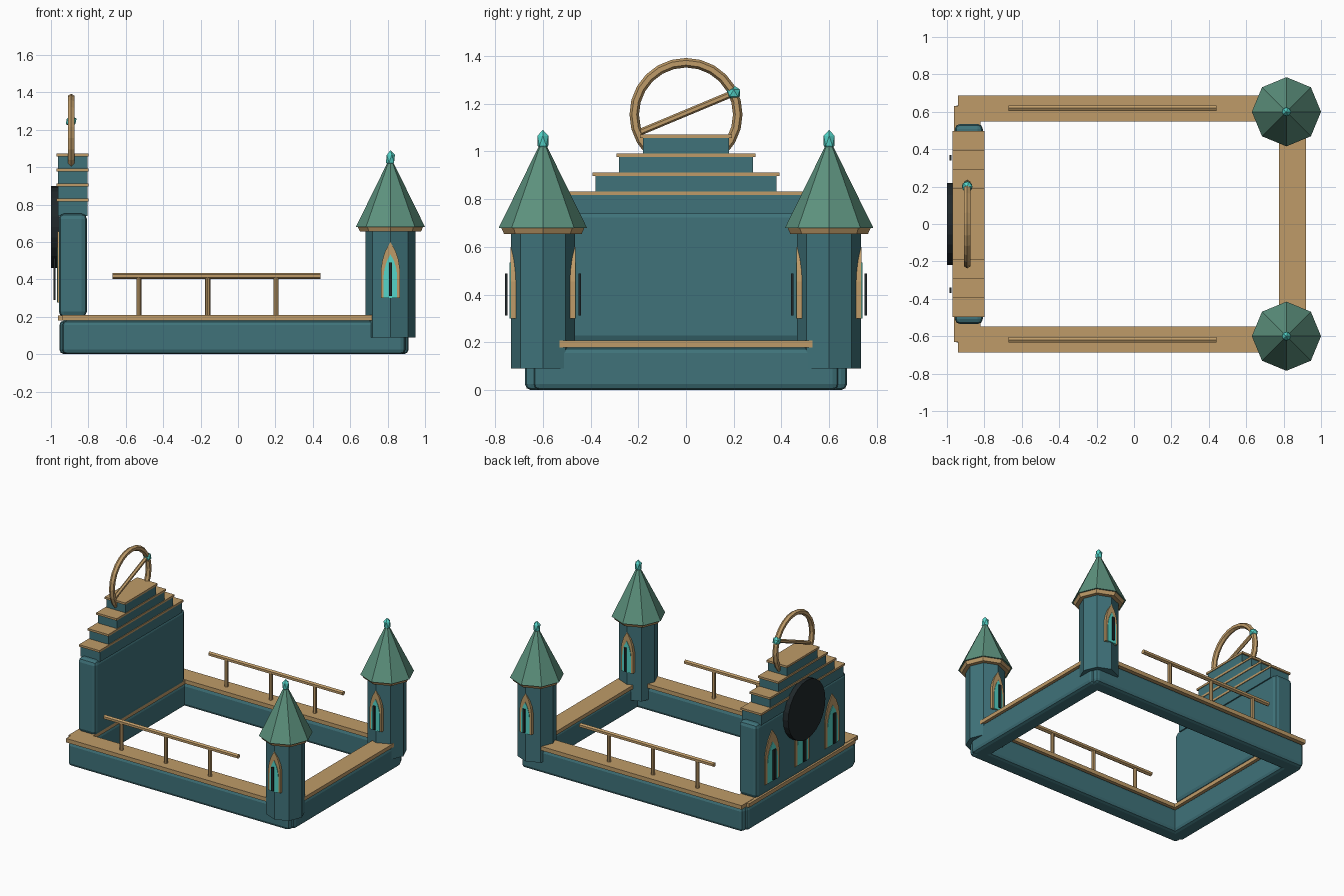
import bpy, bmesh, math
from mathutils import Vector, Matrix

if "Cube" in bpy.data.objects:
    bpy.data.objects.remove(bpy.data.objects["Cube"])


def mat(name, c):
    m = bpy.data.materials.new(name)
    m.diffuse_color = (*c, 1)
    m.use_nodes = True
    m.node_tree.nodes["Principled BSDF"].inputs["Base Color"].default_value = m.diffuse_color
    return m


STONE = mat("teal_stone", (0.05, 0.17, 0.195))
GOLD = mat("gold_trim", (0.52, 0.33, 0.14))
ROOF = mat("roof_green", (0.11, 0.29, 0.21))
GLOW = mat("glow_glass", (0.09, 0.66, 0.58))
DARK = mat("dark_metal", (0.014, 0.02, 0.023))


def finish(name, bm, m):
    bmesh.ops.recalc_face_normals(bm, faces=bm.faces)
    me = bpy.data.meshes.new(name)
    bm.to_mesh(me)
    bm.free()
    me.materials.append(m)
    ob = bpy.data.objects.new(name, me)
    bpy.context.collection.objects.link(ob)
    return ob


def box(name, x, y, z, m, bevel=0):
    """Box from (min, max) ranges, optionally bevelled."""
    bm = bmesh.new()
    size = [r[1] - r[0] for r in (x, y, z)]
    mid = [(r[1] + r[0]) / 2 for r in (x, y, z)]
    bmesh.ops.create_cube(bm, size=1, matrix=Matrix.Translation(mid) @ Matrix.Diagonal((*size, 1)))
    ob = finish(name, bm, m)
    if bevel:
        b = ob.modifiers.new("bevel", 'BEVEL')
        b.width, b.segments = bevel, 2
    return ob


def cone(name, p, q, r1, r2, n, m):
    """Cone or cylinder running from p to q."""
    p, q = Vector(p), Vector(q)
    d = q - p
    bm = bmesh.new()
    rot = d.to_track_quat('Z', 'Y').to_matrix().to_4x4() if d.x or d.y else Matrix()
    bmesh.ops.create_cone(bm, cap_ends=True, segments=n, radius1=r1, radius2=r2, depth=d.length,
                          matrix=Matrix.Translation((p + q) / 2) @ rot)
    return finish(name, bm, m)


def gem(name, c, r, h):
    bm = bmesh.new()
    bmesh.ops.create_icosphere(bm, subdivisions=1, radius=1,
                               matrix=Matrix.Translation(c) @ Matrix.Diagonal((r, r, h, 1)))
    return finish(name, bm, GLOW)


def arch(name, place, w, h, near, far, m):
    """Pointed arch slab; local x = width, z = up, y = outward."""
    half = [(1, 0), (1, 0.52), (0.86, 0.68), (0.55, 0.84)]
    pts = [(a * w, b * h) for a, b in half] + [(0, h)] + [(-a * w, b * h) for a, b in half[::-1]]
    bm = bmesh.new()
    f = bm.faces.new([bm.verts.new((x, near, z)) for x, z in pts])
    ext = bmesh.ops.extrude_face_region(bm, geom=[f])["geom"]
    bmesh.ops.translate(bm, vec=(0, far - near, 0), verts=[v for v in ext if isinstance(v, bmesh.types.BMVert)])
    bm.transform(place)
    return finish(name, bm, m)


def window(name, place, w, h, near, far, gap):
    arch(name + "_frame", place, w, h, near, far, GOLD)
    arch(name + "_glass", place, w * 0.72, h * 0.78, near, far + 0.003, GLOW)
    slit = box(name + "_slit", (-w * 0.17, w * 0.17), (far + gap, far + gap + 0.01),
               (h * 0.04, h * 0.63), DARK)
    slit.data.transform(place)


# base frame bars and gold copings
box("front_base_bar", (0.79, 0.912), (-0.64, 0.64), (0, 0.18), STONE, 0.025)
box("back_base_bar", (-0.955, -0.83), (-0.64, 0.64), (0, 0.18), STONE, 0.025)
box("front_coping", (0.775, 0.92), (-0.63, 0.63), (0.179, 0.207), GOLD)
box("back_coping", (-0.963, -0.82), (-0.63, 0.63), (0.179, 0.207), GOLD)

for s, side in ((-1, "right"), (1, "left")):
    box(side + "_base_bar", (-0.94, 0.895), sorted((s * 0.555, s * 0.675)), (0, 0.18), STONE, 0.025)
    box(side + "_coping", (-0.942, 0.88), sorted((s * 0.547, s * 0.688)), (0.18, 0.21), GOLD)

    # hand rail with three posts
    y = s * 0.62
    cone(side + "_rail", (-0.67, y, 0.418), (0.44, y, 0.418), 0.017, 0.017, 6, GOLD)
    for i, x in enumerate((-0.53, -0.162, 0.203)):
        cone(f"{side}_rail_post_{i}", (x, y, 0.2), (x, y, 0.415), 0.014, 0.014, 8, GOLD)

    # octagonal corner tower
    cx, cy = 0.815, s * 0.6
    cone(side + "_tower", (cx, cy, 0.09), (cx, cy, 0.67), 0.134, 0.134, 8, STONE)
    cone(side + "_tower_brim", (cx, cy, 0.655), (cx, cy, 0.682), 0.163, 0.175, 8, GOLD)
    cone(side + "_tower_roof", (cx, cy, 0.68), (cx, cy, 1.02), 0.185, 0.018, 8, ROOF)
    gem(side + "_tower_finial", (cx, cy, 1.045), 0.027, 0.046)
    for t, face in ((0, "a"), (math.pi, "b")):
        place = Matrix.Translation((cx, cy, 0.3)) @ Matrix.Rotation(t, 4, 'Z')
        window(f"{side}_tower_window_{face}", place, 0.05, 0.3, 0.1, 0.136, 0.013)

# back wall with stepped gable
box("back_wall", (-0.958, -0.808), (-0.535, 0.535), (0.2, 0.752), STONE, 0.028)
for i, w in enumerate((0.485, 0.38, 0.28, 0.18)):
    z = 0.74 + 0.08 * i
    box(f"gable_step_{i}", (-0.963, -0.805), (-w, w), (z, z + 0.08), STONE)
    box(f"gable_trim_{i}", (-0.97, -0.8), (-w - 0.012, w + 0.012), (z + 0.077, z + 0.092), GOLD)

# windows and dark disc on the back of the wall
for i, y in enumerate((-0.355, 0, 0.355)):
    place = Matrix.Translation((-0.885, y, 0.275)) @ Matrix.Rotation(math.pi / 2, 4, 'Z')
    window(f"back_window_{i}", place, 0.085, 0.38, 0.05, 0.08, 0.012)
cone("back_disc", (-0.955, 0, 0.68), (-1.0, 0, 0.68), 0.22, 0.22, 24, DARK)

# ring ornament with pointer and gem
N, M = 24, 6
bm = bmesh.new()
rows = []
for i in range(N):
    a = 2 * math.pi * i / N
    row = []
    for j in range(M):
        b = 2 * math.pi * j / M
        r = 0.217 + 0.02 * math.cos(b)
        row.append(bm.verts.new((-0.892 + 0.02 * math.sin(b), r * math.cos(a), 1.155 + r * math.sin(a))))
    rows.append(row)
for i in range(N):
    for j in range(M):
        k, l = (i + 1) % N, (j + 1) % M
        bm.faces.new((rows[i][j], rows[k][j], rows[k][l], rows[i][l]))
finish("ring_ornament", bm, GOLD)
cone("ring_pointer", (-0.892, -0.195, 1.08), (-0.892, 0.2, 1.245), 0.014, 0.014, 6, GOLD)
gem("ring_gem", (-0.892, 0.2, 1.245), 0.032, 0.032)
